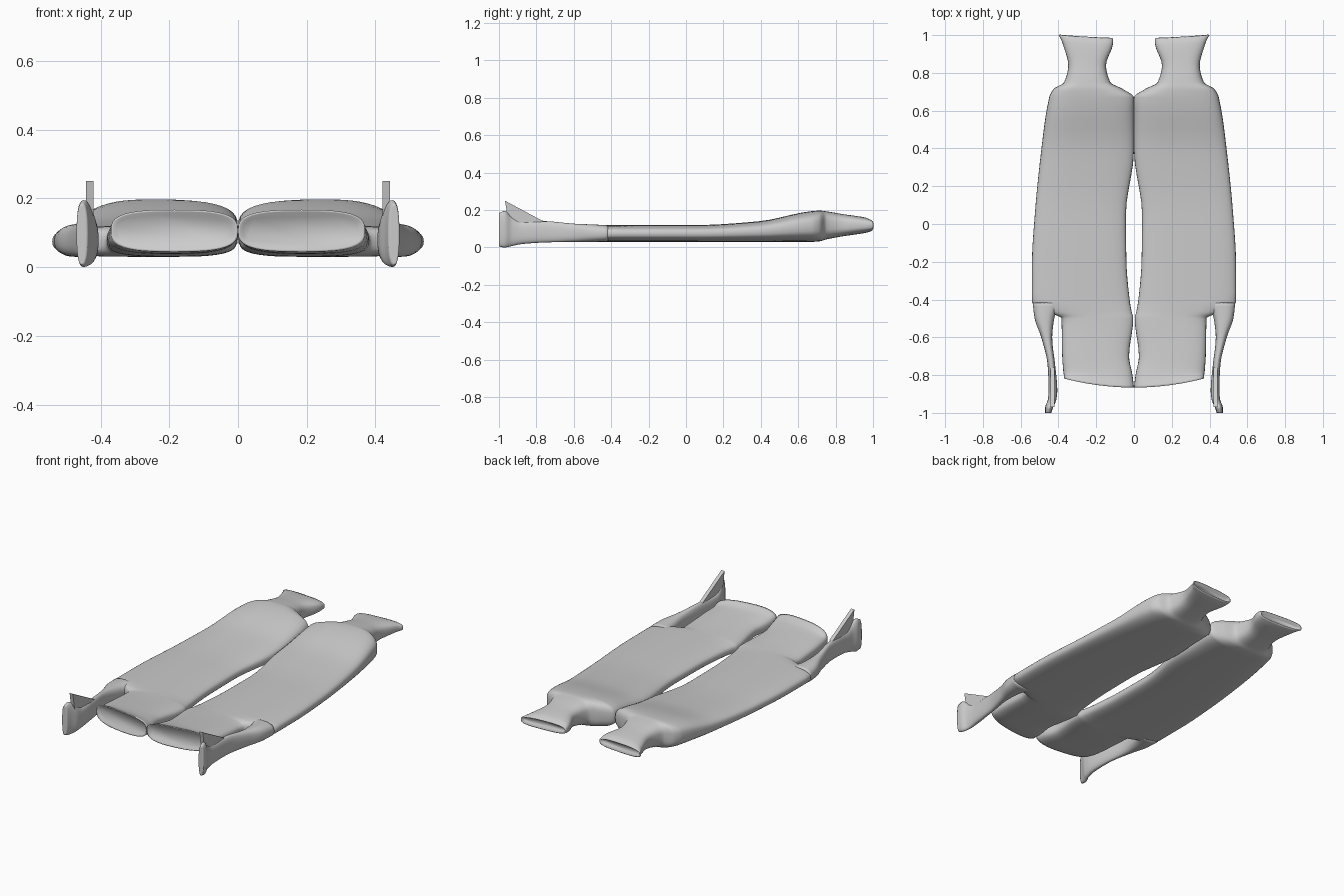
import bpy, bmesh, math

if "Cube" in bpy.data.objects:
    bpy.data.objects.remove(bpy.data.objects["Cube"])


def finish(name, bm, smooth):
    bmesh.ops.recalc_face_normals(bm, faces=bm.faces)
    me = bpy.data.meshes.new(name)
    bm.to_mesh(me)
    bm.free()
    me.polygons.foreach_set("use_smooth", [smooth] * len(me.polygons))
    ob = bpy.data.objects.new(name, me)
    bpy.context.collection.objects.link(ob)
    ob.modifiers.new("mirror", 'MIRROR').use_mirror_merge = False
    return ob


def resample(keys, steps=5):
    """Smooth the sections along y without overshooting."""
    def slope(k, c):
        if k == 0 or k == len(keys) - 1:
            k = max(k, 1)
            return (keys[k][c] - keys[k-1][c]) / (keys[k][0] - keys[k-1][0])
        a, b = [(keys[j+1][c] - keys[j][c]) / (keys[j+1][0] - keys[j][0]) for j in (k-1, k)]
        return 2 * a * b / (a + b) if a * b > 0 else 0
    out = []
    for k in range(len(keys) - 1):
        p, q = keys[k], keys[k+1]
        h = q[0] - p[0]
        for i in range(steps):
            t = i / steps
            w = t * t * (3 - 2 * t)
            out.append([p[0] + t * h] + [
                p[c] + w * (q[c] - p[c]) + h * t * (1-t) * ((1-t) * slope(k, c) - t * slope(k+1, c))
                for c in range(1, 5)])
    return out + [list(keys[-1])]


def inset(s, d, dy):
    y, xi, xo, zl, zh = s
    return [y + dy, xi + d, xo - d, zl + d, zh - d]


def loft(name, keys, bow, dish, n=40, power=3.0):
    """Rounded-box rings (y, x_in, x_out, z_low, z_high); dish sinks both ends."""
    secs = resample(keys)
    first, last = secs[0], secs[-1]
    secs = ([inset(first, 0.015, dish), inset(first, 0.006, 0)] + secs
            + [inset(last, 0.006, 0.004), inset(last, 0.015, -dish)])
    bm = bmesh.new()
    rings = []
    for y, xi, xo, zl, zh in secs:
        ring = []
        for i in range(n):
            a = 2 * math.pi * i / n
            c, s = math.cos(a), math.sin(a)
            u = math.copysign(abs(c) ** (2 / power), c)
            v = math.copysign(abs(s) ** (2 / power), s)
            x = (xi + xo) / 2 + u * (xo - xi) / 2
            z = (zl + zh) / 2 + v * (zh - zl) / 2
            ring.append(bm.verts.new((x, y + bow(y) * x * x, z)))
        rings.append(ring)
    for r, q in zip(rings, rings[1:]):
        for i in range(n):
            j = (i + 1) % n
            bm.faces.new((r[i], r[j], q[j], q[i]))
    bm.faces.new(rings[0])
    bm.faces.new(rings[-1])
    return finish(name, bm, True)


def panel_bow(y):
    front = min(max((-0.78 - y) / 0.08, 0), 1)
    back = min(max((y - 0.9) / 0.07, 0), 1)
    return 0.35 * front + 0.12 * back


# Flat padded panel with recessed front hem and flared back collar
loft("padded_panel", [
    (-0.866, 0, 0.37, 0.045, 0.167),
    (-0.8, 0.008, 0.373, 0.04, 0.148),
    (-0.7, 0.026, 0.38, 0.037, 0.136),
    (-0.5, 0.004, 0.384, 0.03, 0.121),
    (-0.465, 0.012, 0.46, 0.03, 0.12),
    (-0.41, 0.022, 0.541, 0.03, 0.12),
    (-0.2, 0.04, 0.54, 0.03, 0.12),
    (0.05, 0.043, 0.525, 0.03, 0.12),
    (0.39, 0, 0.491, 0.03, 0.14),
    (0.67, 0, 0.449, 0.03, 0.194),
    (0.715, 0.06, 0.425, 0.033, 0.197),
    (0.75, 0.125, 0.37, 0.043, 0.193),
    (0.84, 0.148, 0.348, 0.06, 0.178),
    (0.95, 0.112, 0.38, 0.077, 0.161),
    (0.98, 0.11, 0.4, 0.087, 0.147),
], panel_bow, 0.012)

# Side strap tapering forward to an upright flared end
strap = [
    (-0.42, 0.39, 0.536, 0.031, 0.119),
    (-0.5, 0.422, 0.526, 0.03, 0.123),
    (-0.6, 0.433, 0.491, 0.03, 0.127),
    (-0.75, 0.417, 0.457, 0.027, 0.14),
    (-0.88, 0.406, 0.452, 0.018, 0.14),
    (-0.93, 0.411, 0.456, 0.008, 0.162),
    (-0.97, 0.428, 0.47, 0, 0.195),
    (-1.0, 0.438, 0.47, 0.006, 0.184),
]
loft("side_strap", strap[::-1], lambda y: 0, 0, n=28, power=2.5)

# Thin upright fin on top of the strap end
bm = bmesh.new()
outline = [(-0.968, 0.25), (-0.86, 0.192), (-0.76, 0.138), (-0.93, 0.1), (-0.955, 0.17)]
face = bm.faces.new([bm.verts.new((0.421, y, z)) for y, z in outline])
ext = bmesh.ops.extrude_face_region(bm, geom=[face])
bmesh.ops.translate(bm, vec=(0.022, 0, 0),
                    verts=[g for g in ext["geom"] if isinstance(g, bmesh.types.BMVert)])
if not any(len(f.verts) == 5 and f.calc_center_median().x < 0.422 for f in bm.faces):
    bm.faces.new([v for v in bm.verts if v.co.x < 0.422])
finish("strap_fin", bm, False)
